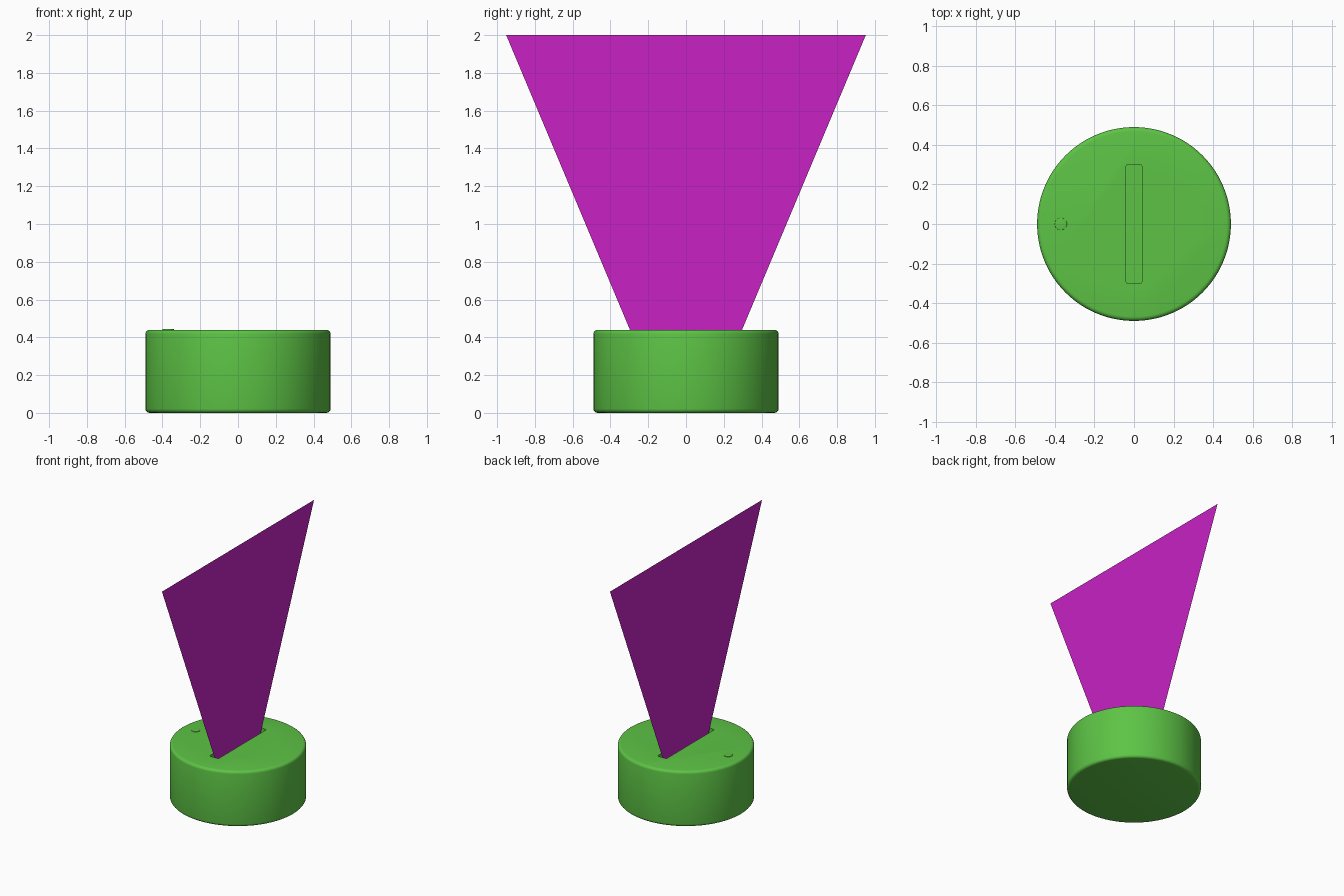
import bpy, bmesh
from mathutils import Matrix

if "Cube" in bpy.data.objects:
    bpy.data.objects.remove(bpy.data.objects["Cube"])

R, H = 0.49, 0.44          # base radius and height
SLOT_X, SLOT_Y, DEPTH = 0.04, 0.302, 0.06


def material(name, rgb):
    m = bpy.data.materials.new(name)
    m.diffuse_color = (*rgb, 1)
    m.use_nodes = True
    m.node_tree.nodes["Principled BSDF"].inputs["Base Color"].default_value = m.diffuse_color
    return m


def make(name, bm, mat=None):
    bmesh.ops.recalc_face_normals(bm, faces=bm.faces)
    me = bpy.data.meshes.new(name)
    bm.to_mesh(me)
    bm.free()
    ob = bpy.data.objects.new(name, me)
    bpy.context.collection.objects.link(ob)
    if mat:
        me.materials.append(mat)
    return ob


def smooth(ob, angle=0.6):
    bpy.ops.object.select_all(action='DESELECT')
    ob.select_set(True)
    bpy.context.view_layer.objects.active = ob
    bpy.ops.object.shade_smooth_by_angle(angle=angle)


def disc(radius, z0, z1, x, segments, bevel):
    """Upright cylinder with rounded rims."""
    bm = bmesh.new()
    bmesh.ops.create_cone(bm, cap_ends=True, segments=segments, radius1=radius,
                          radius2=radius, depth=z1 - z0,
                          matrix=Matrix.Translation((x, 0, (z0 + z1) / 2)))
    rims = [e for e in bm.edges if abs(e.verts[0].co.z - e.verts[1].co.z) < 1e-5]
    bmesh.ops.bevel(bm, geom=rims, offset=bevel, segments=4, profile=0.5,
                    affect='EDGES')
    return bm


green = material("green_plastic", (0.11, 0.55, 0.06))
magenta = material("magenta_light", (0.58, 0.016, 0.55))

# Round base
base = make("base", disc(R, 0, H, 0, 96, 0.022), green)

# Slot cutter: box with rounded upright corners
bm = bmesh.new()
bmesh.ops.create_cube(bm, size=2, matrix=Matrix.Translation((0, 0, H))
                      @ Matrix.Diagonal((SLOT_X, SLOT_Y, DEPTH, 1)))
uprights = [e for e in bm.edges if abs(e.verts[0].co.z - e.verts[1].co.z) > 0.01]
bmesh.ops.bevel(bm, geom=uprights, offset=0.012, segments=3, profile=0.5,
                affect='EDGES')
cutter = make("slot_cutter", bm, green)
cutter.hide_render = True

mod = base.modifiers.new("slot", 'BOOLEAN')
mod.operation, mod.solver, mod.object = 'DIFFERENCE', 'EXACT', cutter
bpy.context.view_layer.objects.active = base
bpy.ops.object.modifier_apply(modifier=mod.name)
bpy.data.objects.remove(cutter)
smooth(base)

# Small raised button on the top
button = make("button", disc(0.031, H - 0.02, H + 0.004, -0.37, 32, 0.002), green)
smooth(button)

# Flat fan of light rising out of the slot
slope = (0.952 - 0.297) / (2 - H)
z0 = H - DEPTH + 0.005
low = 0.297 - slope * (H - z0)
bm = bmesh.new()
bm.faces.new([bm.verts.new(p) for p in
              ((0, -low, z0), (0, low, z0), (0, 0.952, 2), (0, -0.952, 2))])
make("light_panel", bm, magenta)
